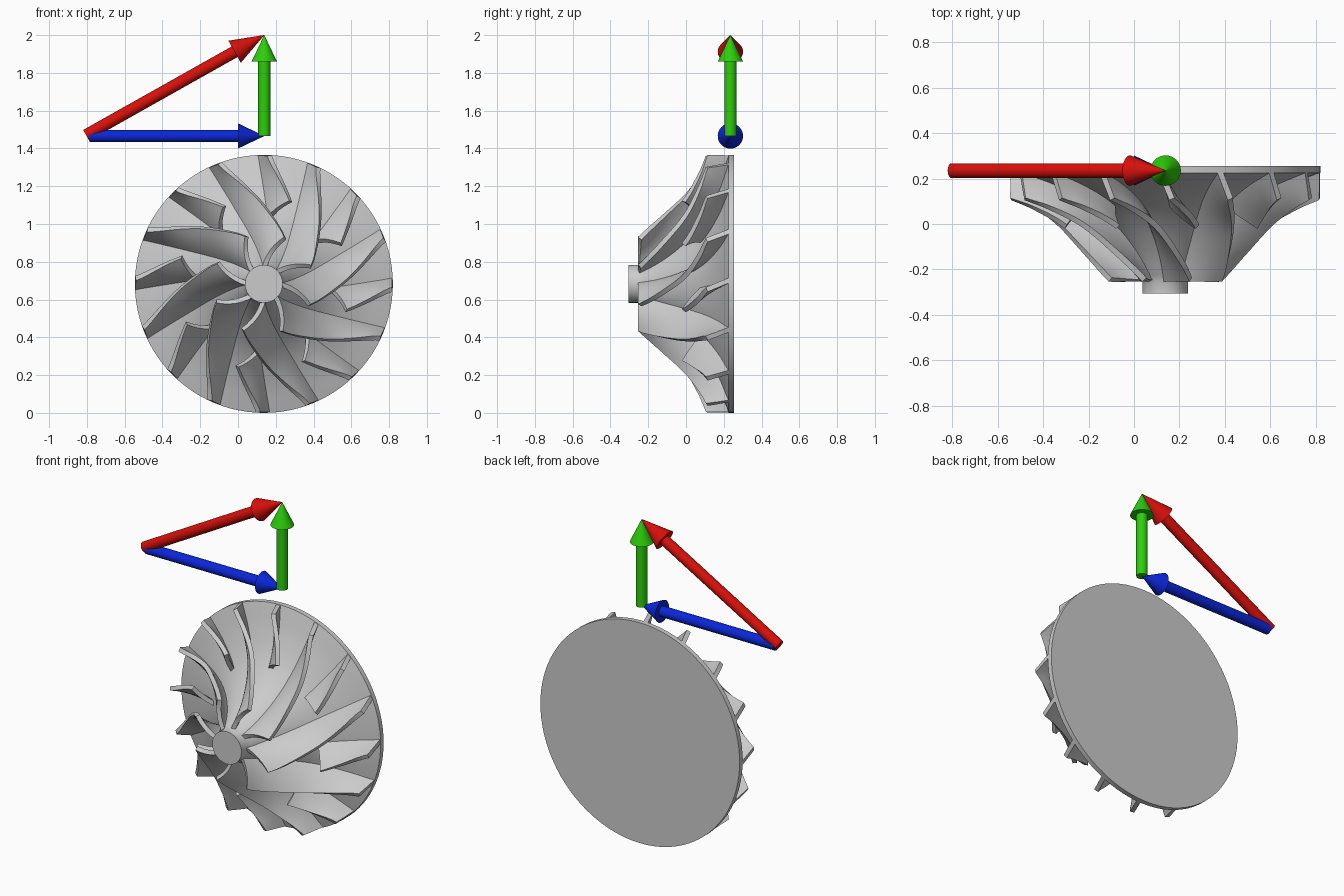
import bpy, bmesh
from math import sin, cos, pi, radians
from mathutils import Vector

if "Cube" in bpy.data.objects:
    bpy.data.objects.remove(bpy.data.objects["Cube"])

CX, CZ = 0.137, 0.683          # wheel axis (parallel to y)
# (radius, y) meridional curves, inlet to outlet
HUB = [(0.1, -0.25), (0.172, -0.125), (0.268, -0.005), (0.385, 0.095), (0.53, 0.17), (0.683, 0.225)]
SHROUD = [(0.266, -0.245), (0.355, -0.126), (0.468, -0.004), (0.58, 0.068), (0.68, 0.11)]


def spline(pts, t):
    """Smooth point on a curve through pts, t in 0..1."""
    n = len(pts) - 1
    i = min(int(t * n), n - 1)
    u = t * n - i
    p = [Vector(q) for q in pts]
    p = [2 * p[0] - p[1]] + p + [2 * p[-1] - p[-2]]
    a, b, c, d = p[i:i + 4]
    return 0.5 * (2 * b + (c - a) * u + (2 * a - 5 * b + 4 * c - d) * u * u
                  + (3 * b - a - 3 * c + d) * u ** 3)


def polar(r, y, a):
    return (CX + r * cos(a), y, CZ + r * sin(a))


def finish(name, bm, color=None, thickness=0):
    bmesh.ops.recalc_face_normals(bm, faces=bm.faces[:])
    me = bpy.data.meshes.new(name)
    bm.to_mesh(me)
    bm.free()
    ob = bpy.data.objects.new(name, me)
    bpy.context.collection.objects.link(ob)
    if color:
        mat = bpy.data.materials.new(name + "_paint")
        mat.diffuse_color = (*color, 1)
        mat.use_nodes = True
        mat.node_tree.nodes["Principled BSDF"].inputs["Base Color"].default_value = mat.diffuse_color
        me.materials.append(mat)
    bpy.ops.object.select_all(action='DESELECT')
    ob.select_set(True)
    bpy.context.view_layer.objects.active = ob
    if thickness:
        mod = ob.modifiers.new("thickness", 'SOLIDIFY')
        mod.thickness = thickness
        mod.offset = 0
        bpy.ops.object.modifier_apply(modifier=mod.name)
    bpy.ops.object.shade_smooth_by_angle(angle=radians(35))
    return ob


def lathe(name, profile, seg, place, color=None):
    """Closed solid of revolution; place(r, h, angle) gives the position."""
    bm = bmesh.new()
    rings = [[bm.verts.new(place(r, h, 2 * pi * k / seg)) for k in range(seg)] for r, h in profile]
    for A, B in zip(rings, rings[1:]):
        for k in range(seg):
            j = (k + 1) % seg
            bm.faces.new((A[k], A[j], B[j], B[k]))
    bm.faces.new(rings[0])
    bm.faces.new(rings[-1])
    bmesh.ops.remove_doubles(bm, verts=bm.verts[:], dist=1e-5)
    return finish(name, bm, color)


# hub, nose and back plate in one turned body
hub_profile = [(0.1, -0.305)] + [tuple(spline(HUB, i / 24)) for i in range(25)] + [(0.683, 0.255)]
lathe("hub_and_back_plate", hub_profile, 96, polar)


def blade(name, start, t_hub, t_shroud):
    """Swept, leaning blade between hub and shroud curves, out to the rim."""
    bm = bmesh.new()
    nt, nh = 20, 6
    grid = []
    for i in range(nt + 1):
        th = t_hub + (1 - t_hub) * i / nt
        ts = t_shroud + (1 - t_shroud) * i / nt
        hub, shroud = spline(HUB, th), spline(SHROUD, ts)
        row = []
        for j in range(nh + 1):
            h = -0.08 + 1.08 * j / nh       # root sinks into the hub
            t = th + (ts - th) * h
            r, y = hub.lerp(shroud, h)
            sweep = start + 45 * (1.7 * t - 0.7 * t * t)
            lean = 4 + 17 * max(1 - t, 0) ** 1.5
            row.append(bm.verts.new(polar(min(r, 0.68), y, radians(sweep + lean * (1 - h)))))
        grid.append(row)
    for A, B in zip(grid, grid[1:]):
        for j in range(nh):
            bm.faces.new((A[j], A[j + 1], B[j + 1], B[j]))
    finish(name, bm, thickness=0.026)


# eight full blades with eight short splitter blades between
for k in range(8):
    blade(f"full_blade_{k + 1}", 20 + 45 * k, 0.0, 0.0)
    blade(f"splitter_blade_{k + 1}", 42.5 + 45 * k, 0.56, 0.48)


def arrow(name, start, tip, head, color):
    a, b = (Vector((p[0], 0.235, p[1])) for p in (start, tip))
    L = (b - a).length
    q = (b - a).to_track_quat('Z', 'Y')
    prof = [(0.032, 0), (0.032, L - head), (0.067, L - head), (0.0005, L)]
    lathe(name, prof, 48, lambda r, h, t: a + q @ Vector((r * cos(t), r * sin(t), h)), color)


# velocity triangle arrows
arrow("red_arrow", (-0.804, 1.47), (0.139, 2.0), 0.18, (0.68, 0.005, 0.003))
arrow("blue_arrow", (-0.785, 1.466), (0.139, 1.466), 0.14, (0.003, 0.02, 0.7))
arrow("green_arrow", (0.139, 1.466), (0.139, 2.0), 0.14, (0.025, 0.62, 0.003))
